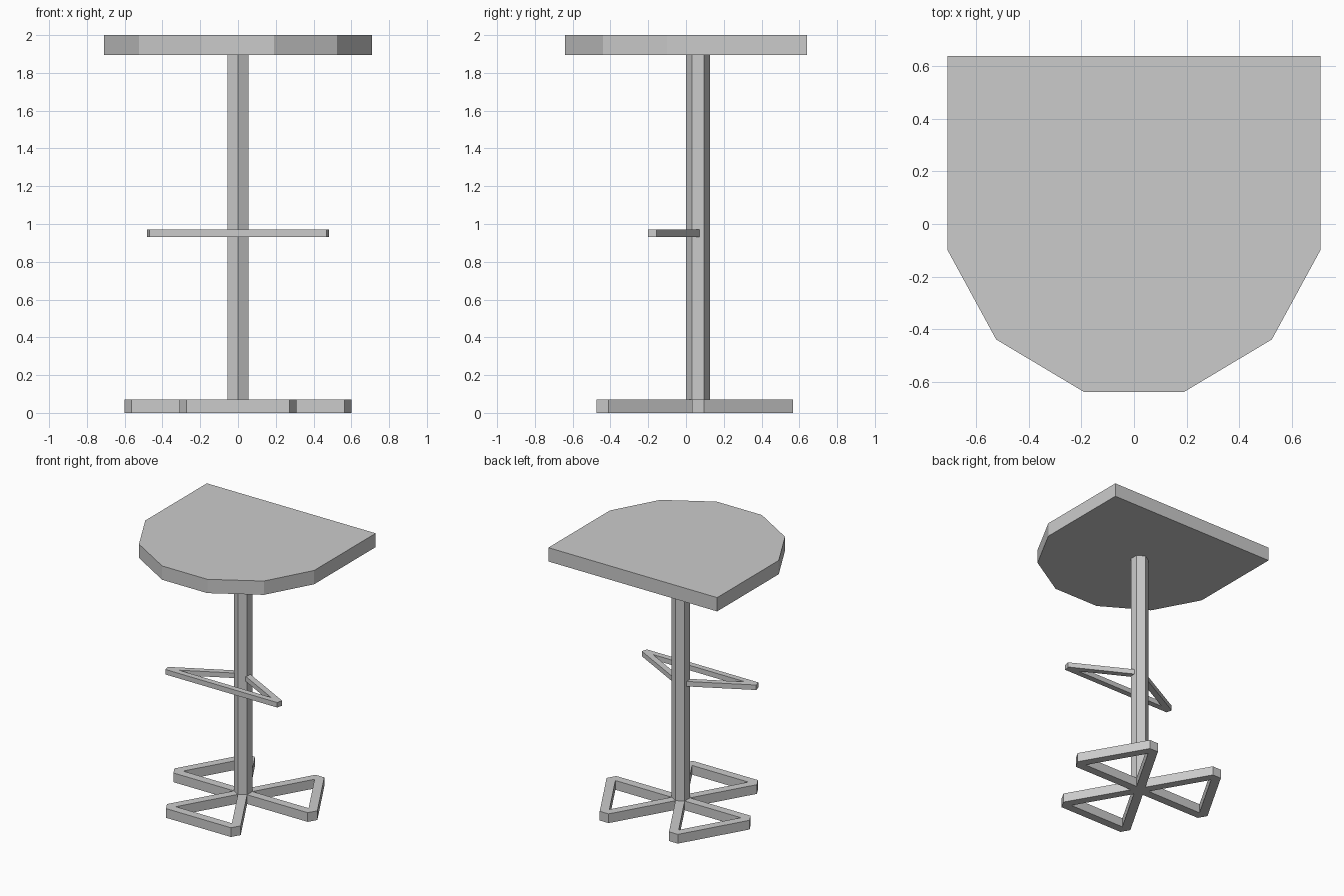
import bpy, bmesh, math
from mathutils import Vector

if "Cube" in bpy.data.objects:
    bpy.data.objects.remove(bpy.data.objects["Cube"])

CY = 0.0625  # column centre in y


def finish(name, bm, faces, height):
    # extrude flat faces upward into a closed solid
    ext = bmesh.ops.extrude_face_region(bm, geom=faces, use_keep_orig=True)
    verts = [g for g in ext["geom"] if isinstance(g, bmesh.types.BMVert)]
    bmesh.ops.translate(bm, verts=verts, vec=(0, 0, height))
    bmesh.ops.recalc_face_normals(bm, faces=bm.faces[:])
    mesh = bpy.data.meshes.new(name)
    bm.to_mesh(mesh)
    bm.free()
    ob = bpy.data.objects.new(name, mesh)
    bpy.context.collection.objects.link(ob)
    return ob


def prism(name, outline, z0, z1):
    bm = bmesh.new()
    face = bm.faces.new([bm.verts.new((x, y, z0)) for x, y in outline])
    return finish(name, bm, [face], z1 - z0)


def bar_loop(name, path, half, z0, z1):
    # closed loop of square bar with blunt outer corners (path anticlockwise)
    bm = bmesh.new()
    pts = [Vector((x, y, z0)) for x, y in path]
    n = len(pts)
    rings = []
    for i, p in enumerate(pts):
        a = (pts[i - 1] - p).normalized()
        b = (pts[(i + 1) % n] - p).normalized()
        m = (a + b).normalized()
        h = a.angle(b) / 2
        side = Vector((m.y, -m.x, 0)) * (half / math.cos(h))
        if side.dot(b) < 0:
            side = -side
        rings.append([bm.verts.new(v) for v in
                      (p + m * half / math.sin(h), p - side, p + side)])
    faces = []
    for i in range(n):
        inner, o1, o2 = rings[i]
        inner2, q1, _ = rings[(i + 1) % n]
        faces.append(bm.faces.new((inner, o1, o2)))
        faces.append(bm.faces.new((inner, o2, q1, inner2)))
    return finish(name, bm, faces, z1 - z0)


# seat: straight back, faceted front
right = [(0.19, -0.64), (0.525, -0.44), (0.71, -0.10), (0.71, 0.64)]
prism("seat", right + [(-x, y) for x, y in reversed(right)], 1.895, 2.0)

# hexagonal column
R = 0.0635
prism("column", [(R * math.cos(math.radians(a)), CY + R * math.sin(math.radians(a)))
                 for a in range(30, 390, 60)], 0.07, 1.895)

# footrest
bar_loop("footrest", [(0, 0.075), (-0.475, -0.178), (0.475, -0.178)], 0.022, 0.932, 0.97)

# three triangular base feet
L = 0.583
for k in range(3):
    corners = [(L * math.cos(math.radians(a)), CY + L * math.sin(math.radians(a)))
               for a in (120 * k, 120 * k + 60)]
    bar_loop(f"base_foot_{k + 1}", [(0, CY)] + corners, 0.032, 0.0, 0.07)
